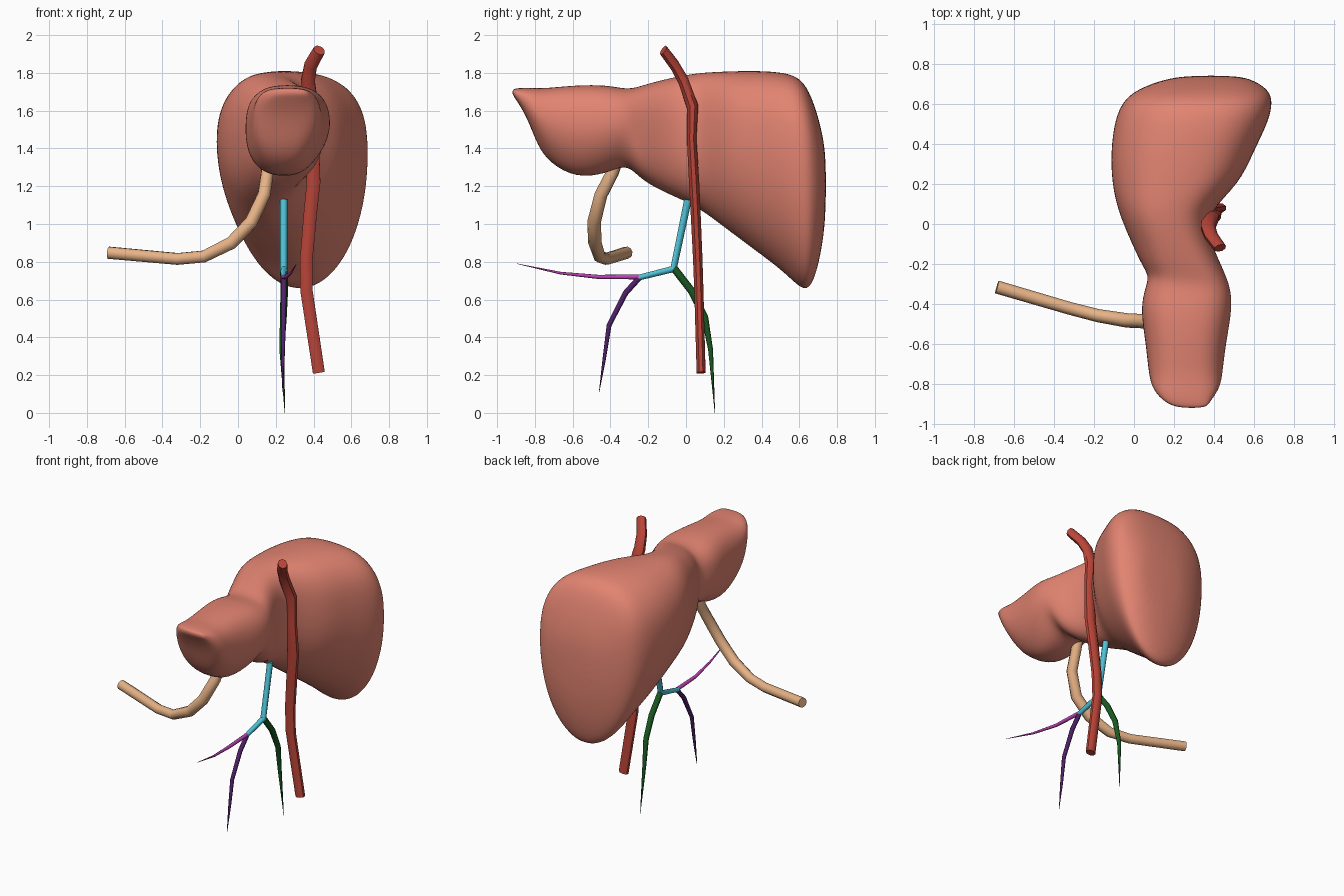
import bpy, bmesh, math


def material(name, rgb):
    m = bpy.data.materials.new(name)
    m.diffuse_color = (*rgb, 1)
    return m


def power(v, e):
    return math.copysign(abs(v) ** e, v)


def tube(name, rgb, path, flat=1.0, sides_res=2):
    """Capped tube through (x, y, z, radius) points; flat squashes it in y."""
    cu = bpy.data.curves.new(name + "_path", 'CURVE')
    cu.dimensions = '3D'
    cu.bevel_depth = 1.0
    cu.bevel_resolution = sides_res
    cu.use_fill_caps = True
    sp = cu.splines.new('POLY')
    sp.points.add(len(path) - 1)
    for p, (x, y, z, r) in zip(sp.points, path):
        p.co = (x, y / flat, z, 1)
        p.radius = r
    tmp = bpy.data.objects.new(name + "_tmp", cu)
    bpy.context.collection.objects.link(tmp)
    dg = bpy.context.evaluated_depsgraph_get()
    me = bpy.data.meshes.new_from_object(tmp.evaluated_get(dg))
    bpy.data.objects.remove(tmp)
    for v in me.vertices:
        v.co.y *= flat
    me.materials.clear()
    me.materials.append(material(name, rgb))
    me.shade_smooth()
    me.set_sharp_from_angle(angle=math.radians(50))
    ob = bpy.data.objects.new(name, me)
    bpy.context.collection.objects.link(ob)
    return ob


# Liver: lofted cross-sections along y
# y, x min, x max, z bottom, z top, height fraction of widest point, lower exponent
SECTIONS = [
    (-.92, .22, .36, 1.685, 1.712, .5, .8),
    (-.89, .15, .38, 1.645, 1.72, .5, .8),
    (-.835, .10, .42, 1.55, 1.722, .5, .8),
    (-.785, .08, .44, 1.41, 1.720, .5, .75),
    (-.72, .07, .447, 1.32, 1.722, .5, .75),
    (-.58, .055, .465, 1.24, 1.737, .5, .75),
    (-.42, .03, .495, 1.265, 1.738, .5, .8),
    (-.32, .055, .485, 1.315, 1.715, .5, .8),
    (-.26, .075, .46, 1.26, 1.725, .5, .8),
    (-.20, .035, .435, 1.21, 1.745, .5, .8),
    (-.08, -.02, .38, 1.15, 1.776, .5, .85),
    (.06, -.08, .37, 1.09, 1.803, .53, .9),
    (.20, -.113, .53, .98, 1.81, .57, 1.0),
    (.36, -.12, .60, .86, 1.815, .6, 1.0),
    (.52, -.10, .68, .74, 1.807, .63, 1.0),
    (.61, -.06, .695, .645, 1.775, .64, 1.0),
    (.665, .0, .68, .65, 1.68, .64, 1.0),
    (.715, .12, .61, .83, 1.52, .6, 1.0),
    (.742, .25, .52, 1.05, 1.36, .55, 1.0),
]
N = 24
bm = bmesh.new()
rings = []
for y, x0, x1, zb, zt, wf, e in SECTIONS:
    cx, hx, zw = (x0 + x1) / 2, (x1 - x0) / 2, zb + (zt - zb) * wf
    lean = .06 if -.8 < y < -.3 else 0        # left lobe hangs to one side
    ring = []
    for i in range(N):
        a = 2 * math.pi * i / N
        c, s = math.cos(a), math.sin(a)
        # rounder shoulder on the -x side of the right lobe
        k = e if s < 0 else (.86 if c < 0 and -.1 < y < .55 else .74)
        h = zt - zw if s >= 0 else zw - zb
        x = cx + hx * power(c, k) + lean * min(s, 0) * max(c + .3, 0)
        ring.append(bm.verts.new((x, y, zw + h * power(s, k))))
    rings.append(ring)
for r0, r1 in zip(rings, rings[1:]):
    for i in range(N):
        j = (i + 1) % N
        bm.faces.new((r0[i], r0[j], r1[j], r1[i]))
bm.faces.new(rings[0])
bm.faces.new(rings[-1])
bmesh.ops.recalc_face_normals(bm, faces=bm.faces)
me = bpy.data.meshes.new("liver")
bm.to_mesh(me)
bm.free()
me.shade_smooth()
me.materials.append(material("liver", (.76, .23, .165)))
liver = bpy.data.objects.new("liver", me)
bpy.context.collection.objects.link(liver)
sub = liver.modifiers.new("smooth", 'SUBSURF')
sub.levels = sub.render_levels = 2

# Vena cava running down the groove
tube("inferior_vena_cava", (.50, .06, .04), [
    (.43, -.12, 1.92, .033), (.385, -.06, 1.84, .036), (.37, -.015, 1.76, .039),
    (.385, .035, 1.62, .044), (.395, .03, 1.45, .036), (.40, .043, 1.22, .039),
    (.385, .05, 1.08, .038), (.362, .062, .82, .036), (.362, .068, .65, .035),
    (.428, .08, .213, .034)], flat=.75)

# Umbilical vein
tube("umbilical_vein", (.80, .45, .24), [
    (.16, -.36, 1.36, .034), (.155, -.39, 1.27, .034), (.138, -.45, 1.155, .035),
    (.07, -.487, 1.01, .036), (-.035, -.482, .90, .036), (-.18, -.458, .828, .033),
    (-.32, -.422, .815, .032), (-.685, -.315, .848, .033)], sides_res=3)

# Portal vein and its tributaries
tube("main_portal_vein", (.08, .55, .68), [
    (.242, .01, 1.128, .02), (.242, -.066, .762, .02), (.242, -.255, .715, .015)])
tube("splenic_vein", (.55, .06, .50), [
    (.243, -.25, .72, .013), (.255, -.465, .72, .011),
    (.28, -.665, .74, .007), (.31, -.895, .79, .001)])
tube("superior_mesenteric_vein", (.01, .10, .015), [
    (.243, -.063, .765, .02), (.245, .03, .645, .02), (.24, .10, .505, .018),
    (.232, .13, .335, .013), (.248, .153, 0, .001)])
tube("inferior_mesenteric_vein", (.08, .015, .14), [
    (.243, -.25, .712, .015), (.242, -.32, .635, .015), (.24, -.407, .465, .013),
    (.238, -.433, .285, .009), (.236, -.46, .11, .001)])
